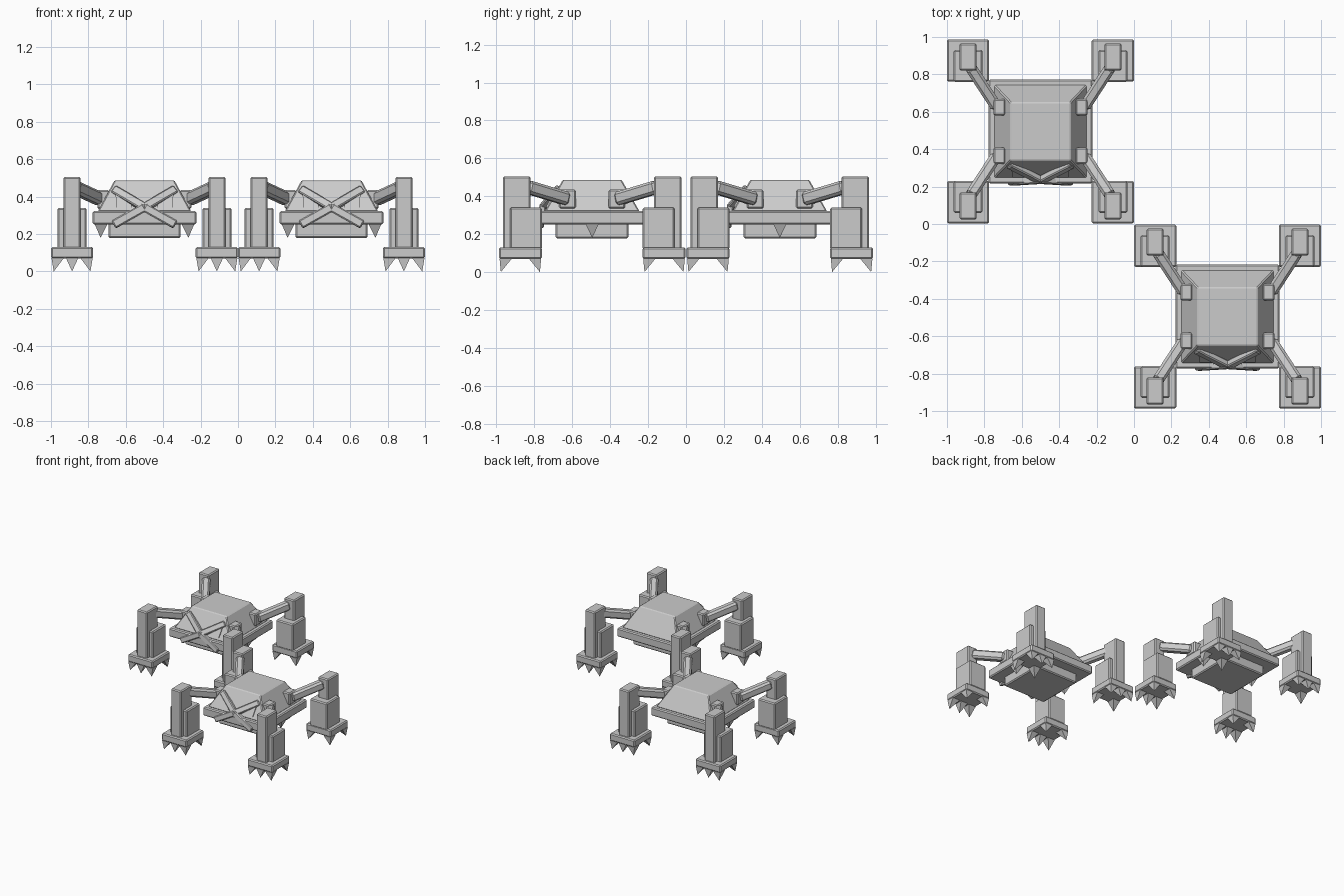
import bpy, bmesh
from mathutils import Vector, Matrix

if "Cube" in bpy.data.objects:
    bpy.data.objects.remove(bpy.data.objects["Cube"])

grey = bpy.data.materials.new("plain grey")
grey.diffuse_color = (0.6, 0.6, 0.6, 1)
grey.use_nodes = True
grey.node_tree.nodes["Principled BSDF"].inputs["Base Color"].default_value = grey.diffuse_color


def finish(name, bm, origin, bevel=0.0):
    bmesh.ops.recalc_face_normals(bm, faces=bm.faces)
    me = bpy.data.meshes.new(name)
    bm.to_mesh(me)
    bm.free()
    ob = bpy.data.objects.new(name, me)
    bpy.context.collection.objects.link(ob)
    me.materials.append(grey)
    ob.location = origin
    if bevel:
        mod = ob.modifiers.new("Bevel", "BEVEL")
        mod.width = bevel
        mod.segments = 1
    return ob


def frustum(name, origin, lo, hi, z0, z1, bevel=0.008):
    """Solid between two rectangles (x0, x1, y0, y1) at two heights."""
    bm = bmesh.new()
    rings = []
    for (x0, x1, y0, y1), z in ((lo, z0), (hi, z1)):
        rings.append([bm.verts.new((x, y, z)) for x, y in
                      ((x0, y0), (x1, y0), (x1, y1), (x0, y1))])
    bm.faces.new(rings[0])
    bm.faces.new(rings[1])
    for i in range(4):
        j = (i + 1) % 4
        bm.faces.new((rings[0][i], rings[0][j], rings[1][j], rings[1][i]))
    return finish(name, bm, origin, bevel)


def box(name, origin, c, s, z0, z1, bevel=0.008):
    r = (c[0] - s[0] / 2, c[0] + s[0] / 2, c[1] - s[1] / 2, c[1] + s[1] / 2)
    return frustum(name, origin, r, r, z0, z1, bevel)


def spike(name, origin, base, tip, w, z):
    """Four-sided downward point with a square base."""
    bm = bmesh.new()
    h = w / 2
    ring = [bm.verts.new((base[0] + a * h, base[1] + b * h, z))
            for a, b in ((-1, -1), (1, -1), (1, 1), (-1, 1))]
    t = bm.verts.new(tip)
    bm.faces.new(ring)
    for i in range(4):
        bm.faces.new((ring[i], ring[(i + 1) % 4], t))
    return finish(name, bm, origin)


def bar(name, origin, a, b, w, h, up, bevel=0.006):
    """Rectangular beam from a to b."""
    a, b = Vector(a), Vector(b)
    d = b - a
    zax = d.normalized()
    xax = Vector(up).cross(zax).normalized()
    yax = zax.cross(xax)
    m = Matrix((xax, yax, zax)).transposed().to_4x4()
    m.translation = (a + b) / 2
    bm = bmesh.new()
    bmesh.ops.create_cube(bm, size=1, matrix=m @ Matrix.Diagonal((w, h, d.length, 1)))
    return finish(name, bm, origin, bevel)


def leg(o, sx, sy):
    fx, fy = sx * 0.387, sy * 0.379
    box("foot_plate", o, (fx, fy), (0.226, 0.226), 0.07, 0.13)
    box("leg_column", o, (fx, sy * 0.398), (0.092, 0.145), 0.12, 0.505)
    box("leg_block", o, (fx, sy * 0.350), (0.155, 0.170), 0.12, 0.34)
    # claws at the corners and the outer edge of the foot
    for a in (-1, 1):
        for b in (-1, 1):
            spike("claw", o, (fx + a * 0.077, fy + b * 0.077),
                  (fx + a * 0.098, fy + b * 0.103, 0), 0.066, 0.072)
    spike("claw", o, (fx, fy + sy * 0.077), (fx, fy + sy * 0.103, 0), 0.066, 0.072)
    # arm and shoulder joint
    bar("arm", o, (sx * 0.375, sy * 0.345, 0.45), (sx * 0.235, sy * 0.13, 0.385),
        0.062, 0.07, (0, 0, 1), 0.014)
    box("shoulder", o, (sx * 0.22, sy * 0.13), (0.065, 0.088), 0.335, 0.435)


def eye(o, sx):
    """Slanted eye plate lying on the sloping front of the shell."""
    bm = bmesh.new()
    front = []
    back = []
    for x, z in ((0.155, 0.42), (0.07, 0.37), (0.07, 0.342), (0.15, 0.342)):
        y = -0.25 + (z - 0.32) * 0.56
        front.append(bm.verts.new((sx * x, y - 0.008, z)))
        back.append(bm.verts.new((sx * x, y + 0.001, z)))
    bm.faces.new(front)
    bm.faces.new(back)
    for i in range(4):
        j = (i + 1) % 4
        bm.faces.new((front[i], front[j], back[j], back[i]))
    finish("eye", bm, o)


def walker(o):
    # body: belly slab, rim plate and sloping shell
    box("belly_slab", o, (0, 0), (0.385, 0.385), 0.178, 0.26)
    box("rim_plate", o, (0, 0), (0.555, 0.555), 0.252, 0.322)
    frustum("shell", o, (-0.25, 0.25, -0.25, 0.25),
            (-0.16, 0.16, -0.155, 0.155), 0.32, 0.487, 0.006)
    # crossed face guard, bent forward at the middle
    mid = (0, -0.262, 0.342)
    for sx in (-1, 1):
        bar("face_guard_upper", o, mid, (sx * 0.165, -0.178, 0.438), 0.045, 0.035, (0, -1, 0.4))
        bar("face_guard_lower", o, mid, (sx * 0.165, -0.272, 0.25), 0.045, 0.035, (0, -1, 0.1))
        eye(o, sx)
        # side spikes under the rim
        spike("rim_spike", o, (sx * 0.232, 0), (sx * 0.235, 0, 0.18), 0.07, 0.255)
        for sy in (-1, 1):
            leg(o, sx, sy)


# two identical machines placed diagonally
for centre in ((-0.5, 0.495, 0), (0.5, -0.495, 0)):
    walker(centre)
